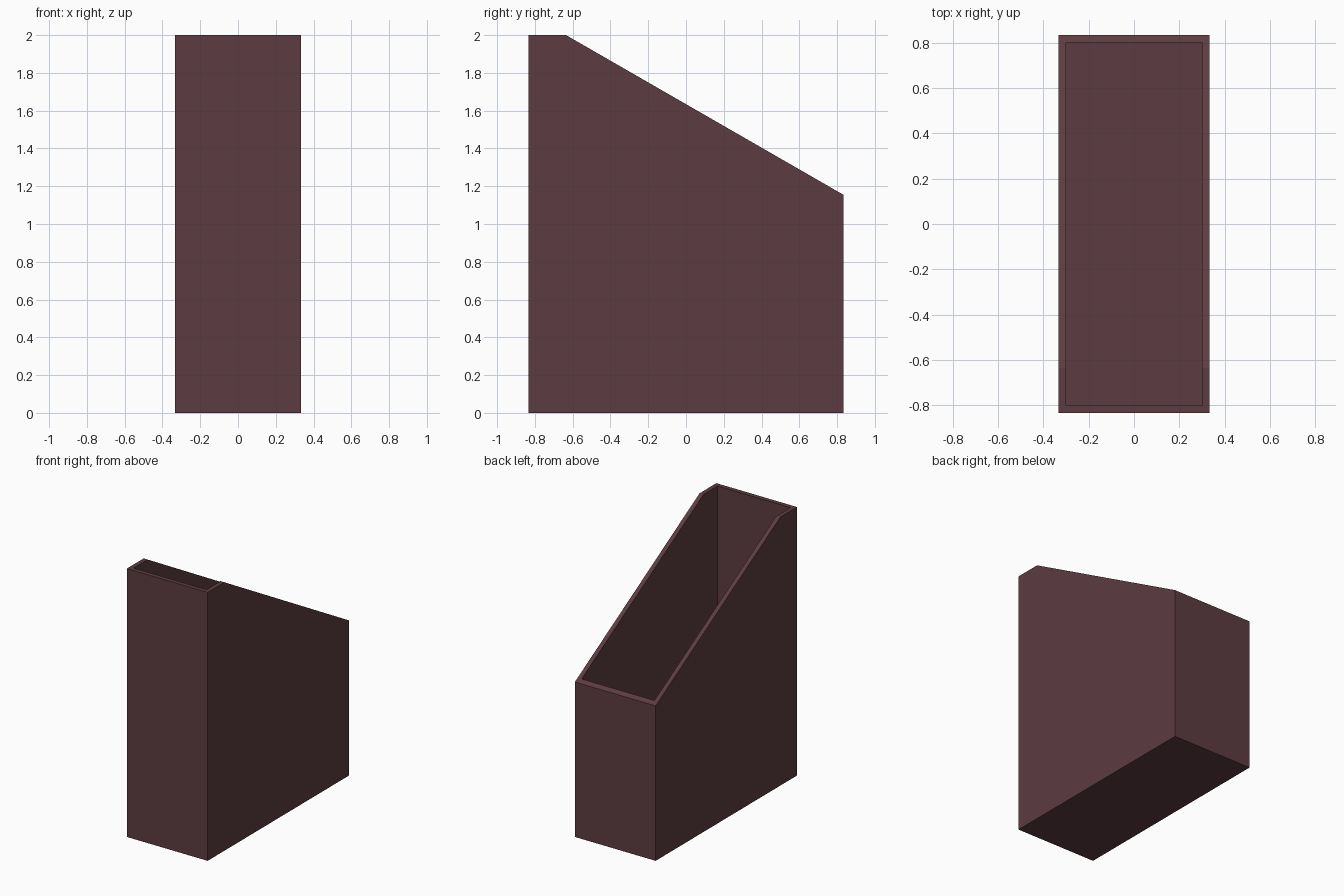
import bpy
import bmesh

cube = bpy.data.objects.get("Cube")
if cube:
    bpy.data.objects.remove(cube, do_unlink=True)

HALF_W, HALF_D, HEIGHT = 0.333, 0.833, 2.0
WALL = 0.033
BREAK_Y = -0.635    # where the flat top turns into the slope
BACK_Z = 1.155      # height of the low back wall
SLOPE = (HEIGHT - BACK_Z) / (HALF_D - BREAK_Y)


def top_height(y):
    return HEIGHT - max(0, y - BREAK_Y) * SLOPE


def ring(bm, inset, height):
    """Six-point loop around the box; height maps y to z."""
    w, d = HALF_W - inset, HALF_D - inset
    plan = [(-w, d), (-w, BREAK_Y), (-w, -d), (w, -d), (w, BREAK_Y), (w, d)]
    return [bm.verts.new((x, y, height(y))) for x, y in plan]


# Paper-file colour
material = bpy.data.materials.new("dark plum brown")
material.use_nodes = True
colour = (0.107, 0.045, 0.053, 1)
material.diffuse_color = colour
bsdf = next(n for n in material.node_tree.nodes if n.type == 'BSDF_PRINCIPLED')
bsdf.inputs["Base Color"].default_value = colour

# Outer walls, rim, inner walls: one continuous strip of rings
bm = bmesh.new()
rings = [
    ring(bm, 0, lambda y: 0),
    ring(bm, 0, top_height),
    ring(bm, WALL, top_height),
    ring(bm, WALL, lambda y: WALL),
]
for low, high in zip(rings, rings[1:]):
    for i in range(len(low)):
        j = (i + 1) % len(low)
        bm.faces.new((low[i], low[j], high[j], high[i]))

# Underside and inner floor
bm.faces.new(rings[0])
bm.faces.new(rings[-1])
bmesh.ops.recalc_face_normals(bm, faces=bm.faces[:])

mesh = bpy.data.meshes.new("magazine_holder")
bm.to_mesh(mesh)
bm.free()
mesh.materials.append(material)
holder = bpy.data.objects.new("magazine_holder", mesh)
bpy.context.collection.objects.link(holder)
